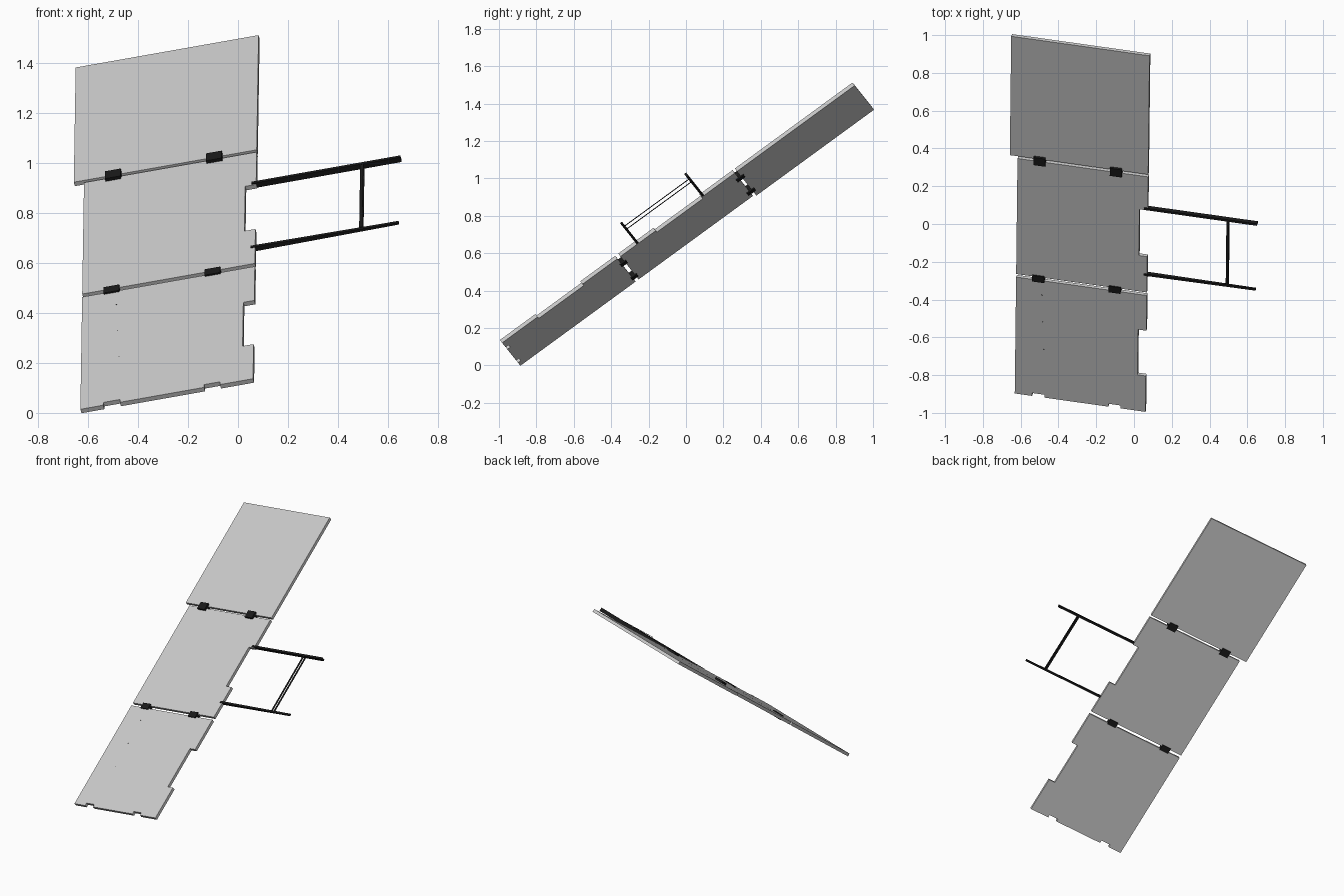
import bpy, bmesh
from mathutils import Matrix, Vector

if "Cube" in bpy.data.objects:
    bpy.data.objects.remove(bpy.data.objects["Cube"])

# Tilted frame: U across the panels, V along them, N out of the upper face
U = Vector((1, -0.141, 0.177)).normalized()
V = Vector((0.012, 1, 0.73))
V = (V - U * V.dot(U)).normalized()
N = U.cross(V)
FRAME = Matrix((U, V, N)).transposed().to_4x4()

black = bpy.data.materials.new("black_metal")
black.diffuse_color = (0.01, 0.01, 0.01, 1)
black.use_nodes = True
black.node_tree.nodes["Principled BSDF"].inputs["Base Color"].default_value = black.diffuse_color


def finish(name, bm, mat=None):
    bmesh.ops.recalc_face_normals(bm, faces=bm.faces)
    me = bpy.data.meshes.new(name)
    bm.to_mesh(me)
    bm.free()
    ob = bpy.data.objects.new(name, me)
    ob.matrix_world = FRAME
    bpy.context.collection.objects.link(ob)
    if mat:
        me.materials.append(mat)
    return ob


def plate(name, outline, low, high):
    """Extrude a flat outline between two heights."""
    bm = bmesh.new()
    face = bm.faces.new([bm.verts.new((x, y, low)) for x, y in outline])
    top = bmesh.ops.extrude_face_region(bm, geom=[face])["geom"]
    bmesh.ops.translate(bm, vec=(0, 0, high - low),
                        verts=[g for g in top if isinstance(g, bmesh.types.BMVert)])
    return finish(name, bm)


def box(name, x, y, z, mat=black, end_scale=1.0):
    """Box from ranges; end_scale shrinks the height of the +x end."""
    bm = bmesh.new()
    bmesh.ops.create_cube(bm, size=1)
    for v in bm.verts:
        k = end_scale if v.co.x > 0 else 1
        v.co = [sum(r) / 2 + c * (r[1] - r[0]) * s
                for r, c, s in zip((x, y, z), v.co, (1, 1, k))]
    return finish(name, bm, mat)


LOW, HIGH = 0.645, 0.665
L, R, NOTCH = -0.49, 0.219, 0.174

# Three panels, the lower two with notched edges
plate("upper_panel", [(-0.532, 0.833), (R, 0.833), (R, 1.612), (-0.532, 1.612)], LOW, HIGH)
plate("middle_panel", [(L, 0.061), (R, 0.061), (R, 0.295), (NOTCH, 0.295),
                       (NOTCH, 0.598), (R, 0.598), (R, 0.818), (L, 0.818)], LOW, HIGH)
B, BN = -0.722, -0.703
plate("lower_panel", [(L, B), (-0.396, B), (-0.396, BN), (-0.328, BN), (-0.328, B),
                      (0.018, B), (0.018, BN), (0.083, BN), (0.083, B), (R, B),
                      (R, -0.487), (NOTCH, -0.487), (NOTCH, -0.19), (R, -0.19),
                      (R, 0.041), (L, 0.041)], LOW, HIGH)

# Hinges across both joints
for row, y, half, top in (("upper", 0.825, 0.025, 0.679), ("lower", 0.052, 0.02, 0.672)):
    for side, x in (("left", -0.369), ("right", 0.046)):
        box(f"{row}_{side}_hinge", (x - 0.032, x + 0.032), (y - half, y + half), (0.639, top))

# Side arms, the lower one tapering
box("upper_arm", (0.20, 0.812), (0.602, 0.615), (0.646, 0.670))
box("lower_arm", (0.20, 0.807), (0.170, 0.183), (0.646, 0.668), end_scale=0.4)

# Two thin strips joining the arms
for name, z in (("lower_strip", 0.647), ("upper_strip", 0.667)):
    box(name, (0.647, 0.660), (0.176, 0.608), (z, z + 0.002))

# Tiny pins on the lower panel
for i, (x, y) in enumerate(((-0.349, -0.053), (-0.342, -0.229), (-0.334, -0.408))):
    box(f"pin_{i + 1}", (x - 0.002, x + 0.002), (y - 0.002, y + 0.002), (0.660, 0.666))
